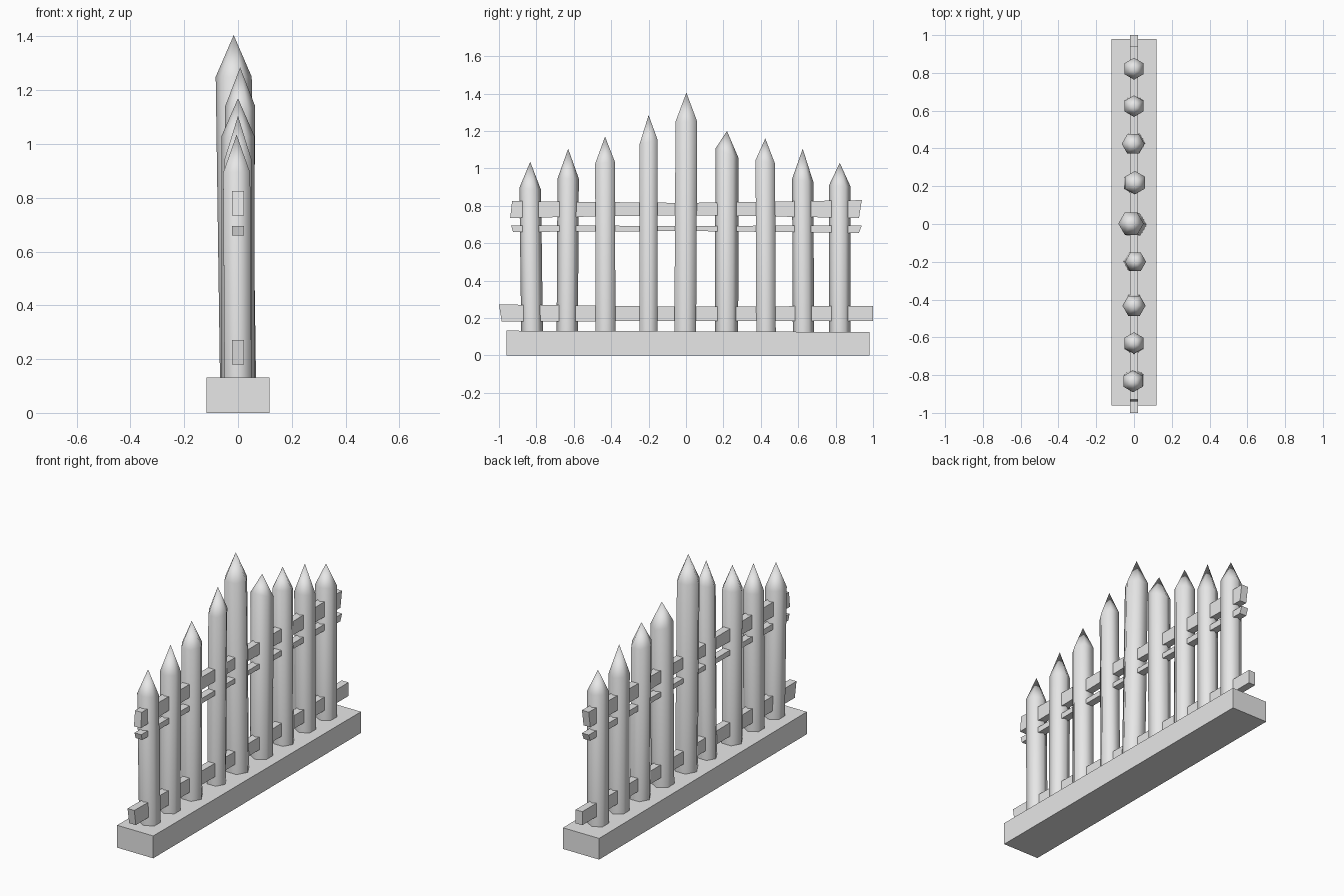
import bpy, bmesh, math
from mathutils import Vector

cube = bpy.data.objects.get("Cube")
if cube:
    bpy.data.objects.remove(cube, do_unlink=True)

grey = bpy.data.materials.new("plain grey")
grey.use_nodes = True
grey.diffuse_color = (0.8, 0.8, 0.8, 1)
grey.node_tree.nodes["Principled BSDF"].inputs["Base Color"].default_value = grey.diffuse_color


def finish(name, bm, smooth=False):
    bmesh.ops.recalc_face_normals(bm, faces=bm.faces)
    mesh = bpy.data.meshes.new(name)
    bm.to_mesh(mesh)
    bm.free()
    mesh.materials.append(grey)
    for p in mesh.polygons:
        p.use_smooth = smooth and len(p.vertices) < 6
    obj = bpy.data.objects.new(name, mesh)
    bpy.context.collection.objects.link(obj)


def bar(name, half_x, profile):
    """Extrude a side profile of (y, z) points across x."""
    bm = bmesh.new()
    face = bm.faces.new([bm.verts.new((-half_x, y, z)) for y, z in profile])
    new = bmesh.ops.extrude_face_region(bm, geom=[face])["geom"]
    moved = [v for v in new if isinstance(v, bmesh.types.BMVert)]
    bmesh.ops.translate(bm, verts=moved, vec=(2 * half_x, 0, 0))
    finish(name, bm)


def picket(name, y, radius, shoulder, tip, lean, slant, pointed_y):
    """Six-sided stake with a slightly leaning, tilted point."""
    bm = bmesh.new()
    rings = []
    for center, tilt in ((Vector((0, y, 0.125)), 0),
                         (Vector((lean[0], y + lean[1], shoulder)), slant)):
        ring = []
        for i in range(6):
            a = math.tau * i / 6 + (math.pi / 2 if pointed_y else 0)
            dx, dy = radius * math.cos(a), radius * math.sin(a)
            ring.append(bm.verts.new(center + Vector((dx, dy, dy * tilt))))
        rings.append(ring)
    apex = bm.verts.new((lean[0], y + lean[1], tip))
    low, high = rings
    bm.faces.new(low)
    for i in range(6):
        j = (i + 1) % 6
        bm.faces.new((low[i], low[j], high[j], high[i]))
        bm.faces.new((high[i], high[j], apex))
    finish(name, bm, smooth=True)


# Footing
bar("base", 0.118, [(-0.96, 0), (0.98, 0), (0.98, 0.125), (-0.96, 0.132)])

# Rails with crooked cut ends
bar("bottom_rail", 0.022, [(-0.985, 0.18), (0, 0.185), (1, 0.185),
                           (1, 0.265), (0, 0.26), (-1, 0.272)])
bar("thin_rail", 0.022, [(-0.925, 0.66), (0, 0.665), (0.925, 0.655),
                         (0.94, 0.695), (0, 0.692), (-0.935, 0.695)])
bar("top_rail", 0.022, [(-0.94, 0.735), (0, 0.75), (0.925, 0.735),
                        (0.94, 0.83), (0, 0.815), (-0.93, 0.825)])

# Pickets: y, radius, shoulder, tip, lean, slant, corner facing y
pickets = [
    (-0.823, 0.058, 0.89, 1.035, (-0.005, -0.01), -0.1, True),
    (-0.635, 0.057, 0.945, 1.105, (0, 0.005), 0, True),
    (-0.43, 0.061, 1.03, 1.17, (0, -0.003), 0.1, False),
    (-0.2, 0.056, 1.14, 1.285, (0.008, 0), 0.25, False),
    (-0.004, 0.067, 1.25, 1.405, (-0.016, 0.006), 0, False),
    (0.217, 0.062, 1.08, 1.2, (0.005, 0.002), -0.4, True),
    (0.428, 0.06, 1.035, 1.16, (-0.005, -0.004), -0.2, False),
    (0.628, 0.057, 0.935, 1.105, (0, -0.004), -0.15, True),
    (0.822, 0.058, 0.905, 1.03, (0, 0), -0.05, True),
]
for n, spec in enumerate(pickets, 1):
    picket(f"picket_{n}", *spec)
